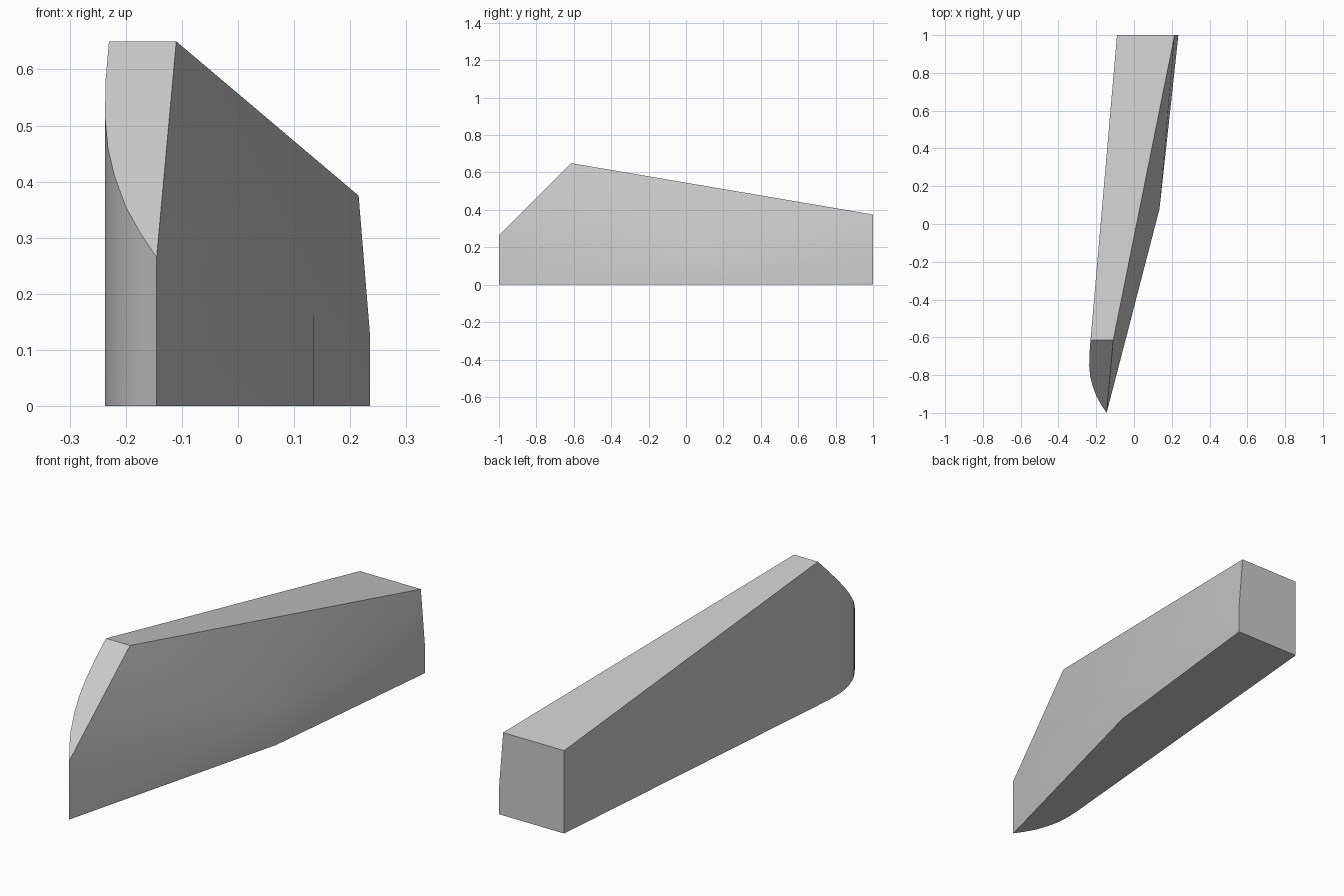
import bpy
import bmesh
import math

cube = bpy.data.objects.get("Cube")
if cube:
    bpy.data.objects.remove(cube, do_unlink=True)

# Plain grey surface
grey = bpy.data.materials.new("light_grey")
grey.use_nodes = True
colour = (0.6, 0.6, 0.6, 1)
grey.diffuse_color = colour
grey.node_tree.nodes["Principled BSDF"].inputs["Base Color"].default_value = colour

# Rounded nose: each plan point stands on the ground and rises to the sloped cut
nose = [(-0.145, -1), (-0.175, -0.955), (-0.2, -0.91), (-0.22, -0.855),
        (-0.232, -0.805), (-0.237, -0.75), (-0.236, -0.685), (-0.23, -0.615)]
points = []
for x, y in nose:
    points += [(x, y, 0), (x, y, y + 1.265)]

# Flat tail end
points += [(-0.09, 1, 0), (-0.09, 1, 0.375), (0.215, 1, 0.375),
           (0.235, 1, 0.13), (0.235, 1, 0)]

# Bulging outer side and its top corner
points += [(-0.11, -0.615, 0.65), (0.135, 0.08, 0), (0.135, 0.08, 0.16),
           (0, -0.44, 0.28), (0.155, 0.6, 0.33)]

# Wrap the points into one convex block
bm = bmesh.new()
for p in points:
    bm.verts.new(p)
hull = bmesh.ops.convex_hull(bm, input=bm.verts)
loose = [v for v in bm.verts if not v.link_faces]
bmesh.ops.delete(bm, geom=loose, context='VERTS')
bmesh.ops.dissolve_limit(bm, angle_limit=math.radians(0.5),
                         verts=bm.verts, edges=bm.edges)
bmesh.ops.recalc_face_normals(bm, faces=bm.faces)

mesh = bpy.data.meshes.new("wedge_block")
bm.to_mesh(mesh)
bm.free()
mesh.materials.append(grey)
block = bpy.data.objects.new("wedge_block", mesh)
bpy.context.collection.objects.link(block)

# Smooth the curved sides, keep the cut edges crisp
bpy.ops.object.select_all(action='DESELECT')
block.select_set(True)
bpy.context.view_layer.objects.active = block
bpy.ops.object.shade_smooth_by_angle(angle=math.radians(25))
